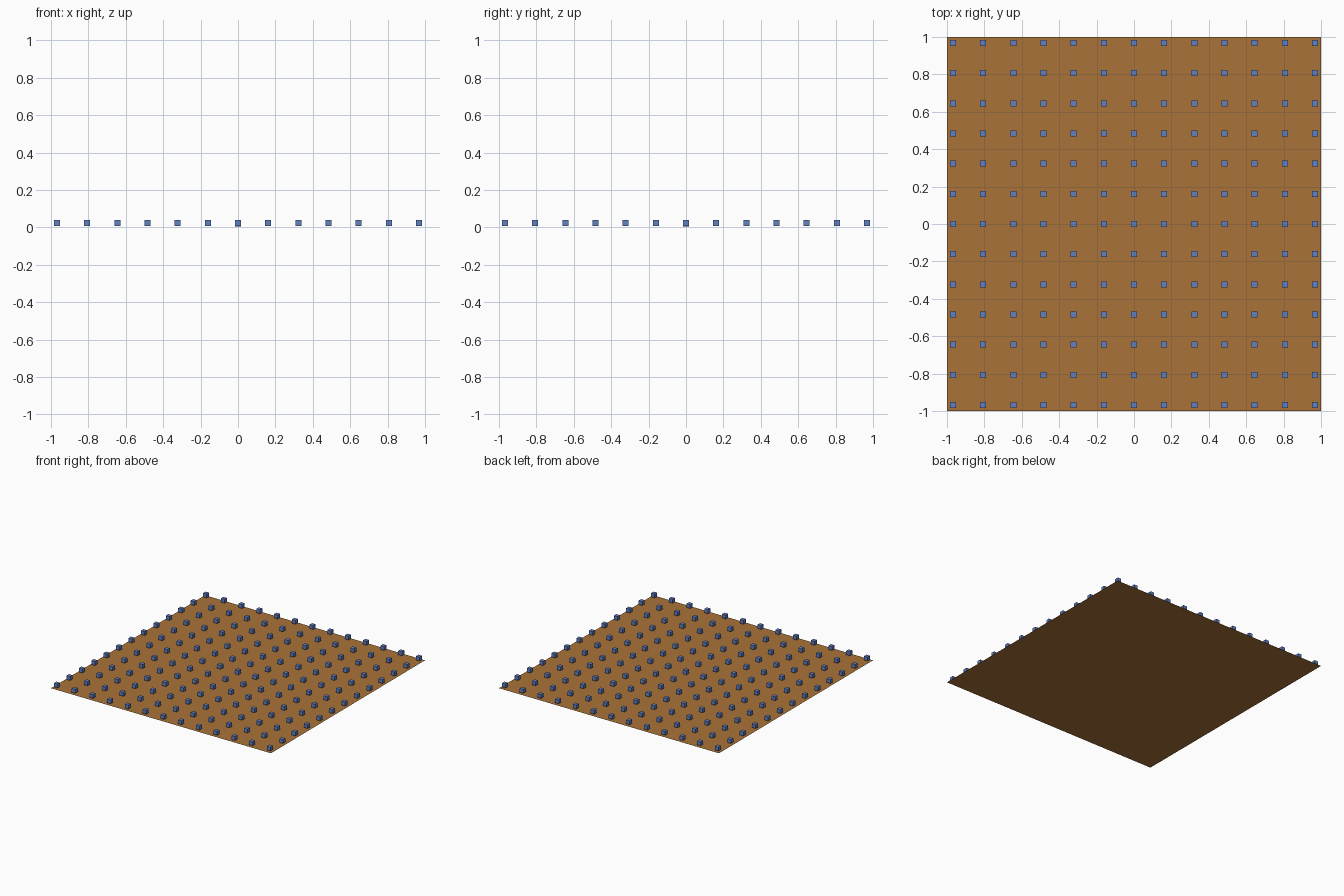
import bpy

if "Cube" in bpy.data.objects:
    bpy.data.objects.remove(bpy.data.objects["Cube"])

UNIT = 2 / 31          # board is 31 units wide
SIZE = 0.5 * UNIT      # cube edge
STEP = 2.5 * UNIT      # cube spacing


def material(name, color):
    m = bpy.data.materials.new(name)
    m.diffuse_color = color
    m.use_nodes = True
    m.node_tree.nodes["Principled BSDF"].inputs["Base Color"].default_value = m.diffuse_color
    return m


def cube(name, x, y, z, mat):
    bpy.ops.mesh.primitive_cube_add(size=SIZE, location=(x, y, z))
    ob = bpy.context.object
    ob.name = name
    ob.data.materials.append(mat)
    return ob


brown = material("brown", (0.40, 0.17, 0.04, 1))
blue = material("blue", (0.12, 0.22, 0.55, 1))

# flat ground board
bpy.ops.mesh.primitive_plane_add(size=2)
board = bpy.context.object
board.name = "board"
board.data.materials.append(brown)

# one floating cube, repeated on a 13 x 13 grid with arrays
grid = cube("cube_grid", -6 * STEP, -6 * STEP, 0.024, blue)
for axis in range(2):
    arr = grid.modifiers.new("repeat", 'ARRAY')
    arr.count = 13
    arr.use_relative_offset = False
    arr.use_constant_offset = True
    arr.constant_offset_displace = [STEP if i == axis else 0 for i in range(3)]

# slightly lower extra cube in the middle
cube("centre_cube", 0, 0, 0.020, blue)
